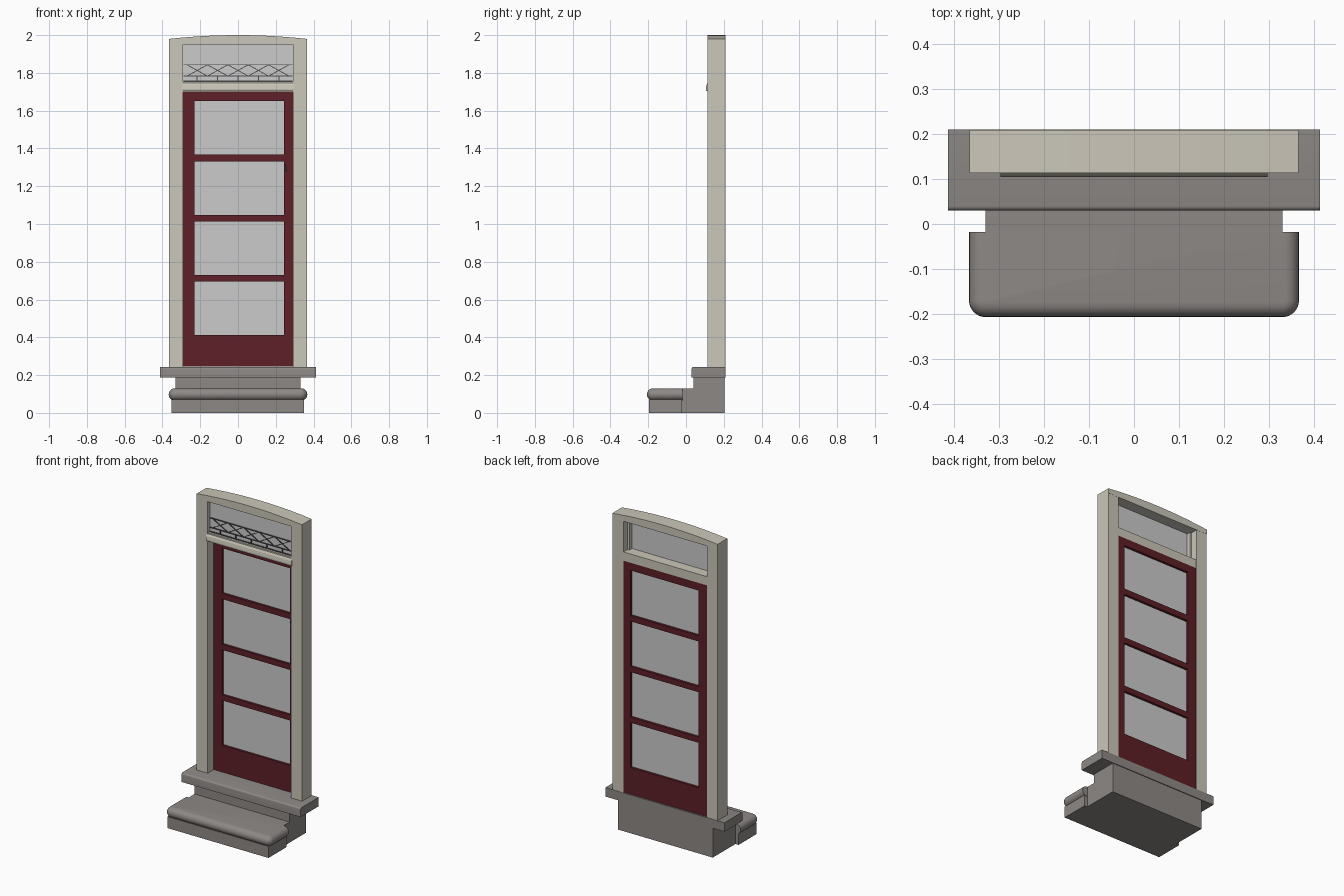
import bpy, bmesh, math

if "Cube" in bpy.data.objects:
    bpy.data.objects.remove(bpy.data.objects["Cube"])


def material(name, rgb):
    m = bpy.data.materials.new(name)
    m.diffuse_color = (*rgb, 1)
    m.use_nodes = True
    m.node_tree.nodes["Principled BSDF"].inputs["Base Color"].default_value = m.diffuse_color
    return m


STONE = material("stone", (0.27, 0.25, 0.24))
CREAM = material("cream_paint", (0.60, 0.57, 0.49))
RED = material("red_paint", (0.11, 0.014, 0.02))
LEAD = material("dark_lead", (0.07, 0.07, 0.07))


def finish(bm, name, mat=None, smooth=False):
    bmesh.ops.recalc_face_normals(bm, faces=bm.faces)
    me = bpy.data.meshes.new(name)
    bm.to_mesh(me)
    bm.free()
    ob = bpy.data.objects.new(name, me)
    bpy.context.collection.objects.link(ob)
    if mat:
        me.materials.append(mat)
    if smooth:
        bpy.ops.object.select_all(action='DESELECT')
        ob.select_set(True)
        bpy.context.view_layer.objects.active = ob
        bpy.ops.object.shade_smooth_by_angle(angle=math.radians(35))
    return ob


def add_box(bm, x, y, z):
    v = [bm.verts.new((a, b, c)) for a in x for b in y for c in z]
    for f in ((0, 1, 3, 2), (4, 6, 7, 5), (0, 4, 5, 1), (2, 3, 7, 6), (0, 2, 6, 4), (1, 5, 7, 3)):
        bm.faces.new([v[i] for i in f])


def box(name, x, y, z, mat=None):
    bm = bmesh.new()
    add_box(bm, x, y, z)
    return finish(bm, name, mat)


def extrude(name, pts, vec, mat=None, smooth=False):
    """Prism from a closed 3D outline."""
    bm = bmesh.new()
    f = bm.faces.new([bm.verts.new(p) for p in pts])
    r = bmesh.ops.extrude_face_region(bm, geom=[f])
    bmesh.ops.translate(bm, vec=vec, verts=[g for g in r["geom"] if isinstance(g, bmesh.types.BMVert)])
    return finish(bm, name, mat, smooth)


def pierced_panel(name, xs, zs, y, mat):
    """Flat panel whose odd/odd grid cells are open."""
    bm = bmesh.new()
    g = [[bm.verts.new((a, y[0], c)) for c in zs] for a in xs]
    for i in range(len(xs) - 1):
        for j in range(len(zs) - 1):
            if not (i % 2 and j % 2):
                bm.faces.new((g[i][j], g[i + 1][j], g[i + 1][j + 1], g[i][j + 1]))
    r = bmesh.ops.extrude_face_region(bm, geom=bm.faces[:])
    bmesh.ops.translate(bm, vec=(0, y[1] - y[0], 0),
                        verts=[e for e in r["geom"] if isinstance(e, bmesh.types.BMVert)])
    return finish(bm, name, mat)


# Stone base: rear plinth, riser, lower step
extrude("plinth", [(-0.33, y, z) for y, z in
                   ((-0.02, 0), (0.205, 0), (0.205, 0.187), (0.04, 0.187), (0.04, 0.13), (-0.02, 0.13))],
        (0.66, 0, 0), STONE)
box("step_riser", (-0.352, 0.35), (-0.197, -0.02), (0, 0.072), STONE)

# Bullnosed step tread, rounded in plan at the front corners
bm = bmesh.new()
rings = []
r, R, hx, yf, yb = 0.032, 0.037, 0.367, -0.207, -0.018
for k in range(11):
    t = math.pi * (k / 10 - 0.5)
    d, z = r * (1 - math.cos(t)), 0.098 + r * math.sin(t)
    plan = [(-hx + d, yb)]
    for side, start in ((-1, math.pi), (1, 1.5 * math.pi)):
        for i in range(9):
            a = start + math.pi / 2 * i / 8
            plan.append((side * (hx - R) + (R - d) * math.cos(a), yf + R + (R - d) * math.sin(a)))
    plan.append((hx - d, yb))
    rings.append([bm.verts.new((x, y, z)) for x, y in plan])
n = len(rings[0])
for a, b in zip(rings, rings[1:]):
    for i in range(n):
        bm.faces.new((a[i], a[(i + 1) % n], b[(i + 1) % n], b[i]))
bm.faces.new(rings[0])
bm.faces.new(rings[-1])
finish(bm, "step_tread", STONE, True)

# Sill with a softened front top edge
sill = [(0.21, 0.187), (0.03, 0.187), (0.03, 0.233)]
sill += [(0.04 - 0.01 * math.cos(a), 0.233 + 0.01 * math.sin(a)) for a in (0.4, 0.8, 1.2, math.pi / 2)]
sill += [(0.21, 0.243)]
extrude("sill", [(-0.414, y, z) for y, z in sill], (0.828, 0, 0), STONE, True)

# Frame posts and the transom jamb stops behind the glass
for s, side in ((-1, "left"), (1, "right")):
    box(side + "_post", sorted((s * 0.29, s * 0.366)), (0.113, 0.208), (0.243, 1.95), CREAM)
    box(side + "_transom_stop", sorted((s * 0.278, s * 0.29)), (0.14, 0.165), (1.755, 1.948), CREAM)

# Arched head
arch = [(-0.366, 0.113, 1.95)]
for i in range(11):
    x = -0.366 + 0.732 * i / 10
    arch.append((x, 0.113, 2.0 - 0.02 * (x / 0.366) ** 2))
arch.append((0.366, 0.113, 1.95))
extrude("arched_head", arch, (0, 0.096, 0), CREAM)

# Transom bar and its moulding
box("transom_bar", (-0.29, 0.29), (0.115, 0.205), (1.70, 1.755), CREAM)
extrude("transom_moulding", [(-0.297, y, z) for y, z in
                             ((0.118, 1.75), (0.113, 1.745), (0.108, 1.735), (0.105, 1.715),
                              (0.106, 1.705), (0.118, 1.705))], (0.594, 0, 0), CREAM)
box("transom_glass", (-0.29, 0.29), (0.134, 0.139), (1.755, 1.95))

# Leaded lattice in front of the transom glass
bm = bmesh.new()
w = 0.0025
for z in (1.757, 1.783, 1.843):
    add_box(bm, (-0.288, 0.288), (0.128, 0.134), (z - w, z + w))
for x in (-0.216, -0.108, 0, 0.108, 0.216):
    add_box(bm, (x - w, x + w), (0.128, 0.134), (1.757, 1.783))
for i in range(5):
    x0 = -0.27 + 0.108 * i
    for za, zb in ((1.783, 1.843), (1.843, 1.783)):
        v = [bm.verts.new((x, y, z + o)) for x, z in ((x0, za), (x0 + 0.108, zb))
             for y in (0.129, 0.134) for o in (-w, w)]
        for f in ((0, 1, 3, 2), (4, 6, 7, 5), (0, 4, 5, 1), (2, 3, 7, 6), (0, 2, 6, 4), (1, 5, 7, 3)):
            bm.faces.new([v[k] for k in f])
finish(bm, "transom_lattice", LEAD)

# Door with four panes
pierced_panel("door", [-0.29, -0.23, 0.243, 0.29],
              [0.245, 0.413, 0.695, 0.73, 1.013, 1.048, 1.332, 1.368, 1.652, 1.70],
              (0.17, 0.205), RED)
for i in range(4):
    z = 0.413 + 0.318 * i
    box(f"door_glass_{i + 1}", (-0.23, 0.243), (0.184, 0.19), (z - 0.002, z + 0.287))

# Small latch
box("door_latch", (0.25, 0.258), (0.16, 0.17), (1.275, 1.315), LEAD)
